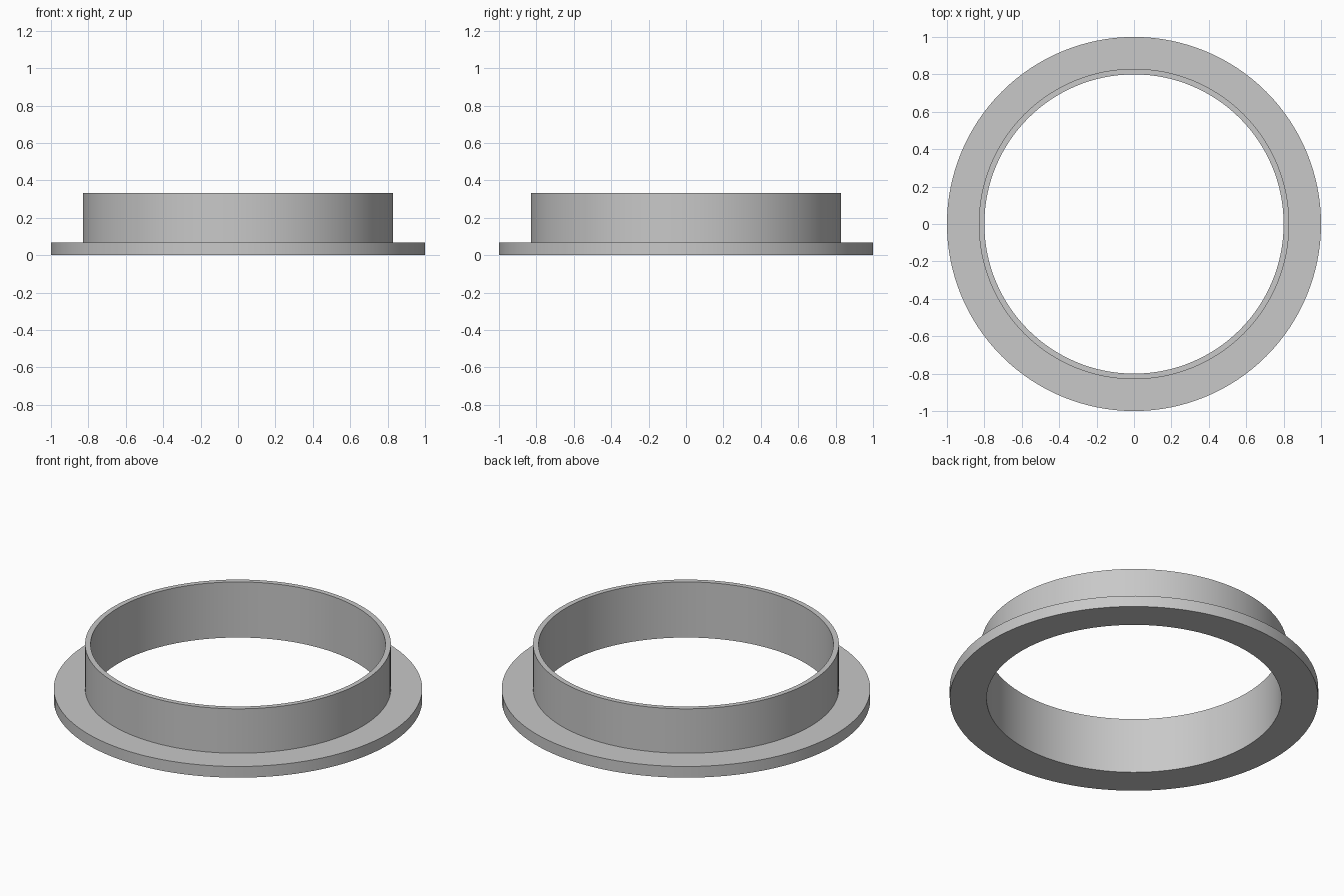
import bpy
import bmesh
from math import cos, sin, tau

SEGMENTS = 128
BORE, WALL, RIM = 0.80, 0.83, 1.0
FLANGE_TOP, COLLAR_TOP = 0.067, 0.333

cube = bpy.data.objects.get("Cube")
if cube:
    bpy.data.objects.remove(cube, do_unlink=True)

# Plain grey material
grey = bpy.data.materials.new("plain_grey")
grey.use_nodes = True
color = (0.58, 0.58, 0.58, 1.0)
grey.diffuse_color = color
grey.node_tree.nodes["Principled BSDF"].inputs["Base Color"].default_value = color


def lathe(name, profile, material):
    """Revolve a closed (radius, height) profile around the z axis."""
    bm = bmesh.new()
    rings = []
    for i in range(SEGMENTS):
        a = tau * i / SEGMENTS
        rings.append([bm.verts.new((r * cos(a), r * sin(a), z)) for r, z in profile])
    count = len(profile)
    for i, ring in enumerate(rings):
        after = rings[(i + 1) % SEGMENTS]
        for j in range(count):
            k = (j + 1) % count
            bm.faces.new((ring[j], after[j], after[k], ring[k]))
    bmesh.ops.recalc_face_normals(bm, faces=bm.faces)
    mesh = bpy.data.meshes.new(name)
    bm.to_mesh(mesh)
    bm.free()
    mesh.materials.append(material)
    obj = bpy.data.objects.new(name, mesh)
    bpy.context.collection.objects.link(obj)
    return obj


# Flat flange with a thin upright collar, as one solid
ring = lathe("flanged_collar", [
    (BORE, 0), (RIM, 0), (RIM, FLANGE_TOP),
    (WALL, FLANGE_TOP), (WALL, COLLAR_TOP), (BORE, COLLAR_TOP),
], grey)

# Smooth round walls, crisp edges
bpy.ops.object.select_all(action="DESELECT")
ring.select_set(True)
bpy.context.view_layer.objects.active = ring
bpy.ops.object.shade_smooth_by_angle()
